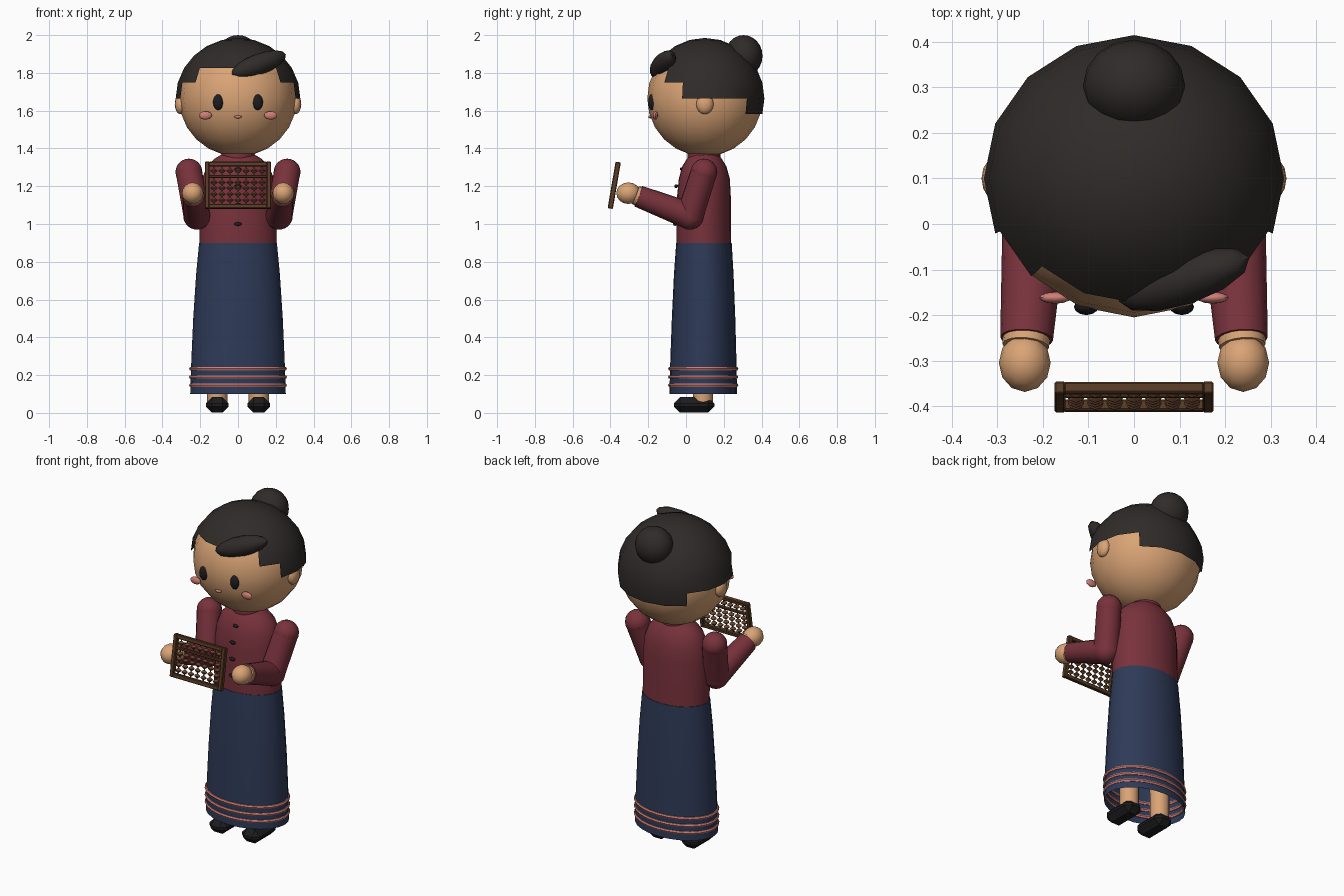
import bpy, bmesh, math
from mathutils import Vector, Matrix, Euler

if "Cube" in bpy.data.objects:
    bpy.data.objects.remove(bpy.data.objects["Cube"])


def material(name, rgb):
    m = bpy.data.materials.new(name)
    m.diffuse_color = (*rgb, 1)
    m.use_nodes = True
    m.node_tree.nodes["Principled BSDF"].inputs["Base Color"].default_value = m.diffuse_color
    return m


SKIN = material("skin", (.70, .37, .18))
HAIR = material("hair", (.028, .024, .022))
RED = material("blouse_red", (.19, .032, .045))
NAVY = material("skirt_navy", (.027, .042, .095))
PINK = material("pink", (.62, .21, .18))
BLACK = material("black", (.012, .012, .014))
WOOD = material("wood", (.10, .045, .018))
BEAD = material("bead_brown", (.15, .06, .028))


def finish(bm, name, mat, smooth=45):
    me = bpy.data.meshes.new(name)
    bmesh.ops.recalc_face_normals(bm, faces=bm.faces)
    bm.to_mesh(me)
    bm.free()
    me.materials.append(mat)
    ob = bpy.data.objects.new(name, me)
    bpy.context.collection.objects.link(ob)
    if smooth:
        bpy.ops.object.select_all(action='DESELECT')
        ob.select_set(True)
        bpy.context.view_layer.objects.active = ob
        bpy.ops.object.shade_smooth_by_angle(angle=math.radians(smooth))
    return ob


def ellipsoid(name, loc, radii, mat, seg=16, rings=12, rot=None, keep=None):
    bm = bmesh.new()
    bmesh.ops.create_uvsphere(bm, u_segments=seg, v_segments=rings, radius=1)
    if keep:
        bmesh.ops.delete(bm, geom=[f for f in bm.faces if not keep(f.calc_center_median())],
                         context='FACES')
    r = rot.to_matrix().to_4x4() if rot else Matrix()
    bm.transform(Matrix.Translation(loc) @ r @ Matrix.Diagonal((*radii, 1)))
    return finish(bm, name, mat)


def lathe(name, profile, mat, seg=24, smooth=45):
    """profile rows: x radius, y radius, centre y, z"""
    bm = bmesh.new()
    rows = [[bm.verts.new((rx * math.cos(a), cy + ry * math.sin(a), z))
             for a in (math.tau * i / seg for i in range(seg))]
            for rx, ry, cy, z in profile]
    for a, b in zip(rows, rows[1:]):
        for i in range(seg):
            j = (i + 1) % seg
            bm.faces.new((a[i], a[j], b[j], b[i]))
    return finish(bm, name, mat, smooth)


def rod(name, p, q, r1, r2, mat, seg=12):
    p, q = Vector(p), Vector(q)
    bm = bmesh.new()
    bmesh.ops.create_cone(bm, cap_ends=True, segments=seg, radius1=r1, radius2=r2,
                          depth=(q - p).length)
    bm.transform(Matrix.Translation((p + q) / 2)
                 @ (q - p).to_track_quat('Z', 'Y').to_matrix().to_4x4())
    return finish(bm, name, mat)


def box(name, loc, size, mat, bevel, frame=Matrix()):
    bm = bmesh.new()
    bmesh.ops.create_cube(bm, size=1)
    bm.transform(Matrix.Diagonal((*size, 1)))
    bmesh.ops.bevel(bm, geom=bm.edges[:], offset=bevel, segments=1, affect='EDGES')
    bm.transform(frame @ Matrix.Translation(loc))
    return finish(bm, name, mat, 0)


# Head, and a hair cap with a stepped hairline
HEAD = (0, .1, 1.665)
ellipsoid("head", HEAD, (.312, .305, .307), SKIN)


def hair_region(c):
    turn = math.degrees(math.atan2(abs(c.x), -c.y))  # 0 at the face, 180 behind
    low = .5 if turn < 45 else .25 if turn < 67.5 else 0 if turn < 135 else -.26
    return c.z > low


ellipsoid("hair_cap", HEAD, (.33, .315, .32), HAIR, keep=hair_region)
ellipsoid("hair_bun", (0, .305, 1.89), (.112, .1, .11), HAIR)
lock_turn = Vector((.30, .10, .11)).to_track_quat('X', 'Z')
ellipsoid("forelock", (.11, -.122, 1.845), (.16, .055, .056), HAIR, 12, 8, lock_turn)

# Face
for s, side in ((-1, "right"), (1, "left")):
    ellipsoid(side + "_ear", (s * .305, .1, 1.635), (.03, .046, .054), SKIN, 12, 8)
    ellipsoid(side + "_eye", (s * .105, -.182, 1.645), (.027, .018, .042), BLACK, 12, 8)
    ellipsoid(side + "_cheek", (s * .173, -.162, 1.575), (.035, .013, .022), PINK, 12, 8)
ellipsoid("mouth", (0, -.19, 1.567), (.021, .009, .008), PINK, 12, 6)

# Blouse, collar and buttons
lathe("blouse", [(.203, .145, .095, .88), (.203, .144, .093, 1.0), (.2, .142, .095, 1.15),
                 (.19, .135, .097, 1.24), (.165, .117, .097, 1.305), (.125, .092, .097, 1.345),
                 (.075, .07, .097, 1.375)], RED)
lathe("collar", [(.07, .07, .095, 1.39), (.085, .085, .095, 1.385), (.09, .088, .095, 1.36),
                 (.085, .085, .095, 1.335)], RED)
rod("neck", (0, .095, 1.32), (0, .095, 1.42), .068, .068, SKIN, 16)
for y, z in ((-.022, 1.29), (-.052, 1.2), (-.055, 1.1), (-.058, 1.0)):
    ellipsoid("button", (0, y, z), (.02, .01, .01), BLACK, 8, 6)

# Skirt, open below, with three hem bands
lathe("skirt", [(.19, .135, .095, .902), (.206, .147, .095, .9), (.222, .158, .094, .73),
                (.237, .168, .093, .5), (.247, .175, .092, .28), (.253, .179, .091, .1)], NAVY)
for z in (.147, .19, .234):
    lathe("hem_band", [(.25 + .009 * math.cos(a), .177 + .009 * math.cos(a), .091,
                        z + .01 * math.sin(a)) for a in (math.tau * i / 6 for i in range(7))],
          PINK)

# Legs, shoes, arms and hands
for s, side in ((-1, "right"), (1, "left")):
    rod(side + "_leg", (s * .11, .09, .04), (s * .11, .09, .5), .053, .06, SKIN)
    box(side + "_shoe", (s * .11, .043, .042), (.12, .215, .082), BLACK, .033)
    shoulder, elbow, wrist = (s * .26, .095, 1.275), (s * .217, .02, 1.043), (s * .236, -.252, 1.147)
    rod(side + "_upper_sleeve", shoulder, elbow, .07, .072, RED, 16)
    rod(side + "_lower_sleeve", elbow, wrist, .072, .058, RED, 16)
    ellipsoid(side + "_shoulder", shoulder, (.071, .071, .071), RED)
    ellipsoid(side + "_elbow", elbow, (.073, .073, .073), RED)
    rod(side + "_wrist", (s * .235, -.235, 1.14), (s * .238, -.268, 1.153), .053, .051, SKIN, 16)
    ellipsoid(side + "_hand", (s * .24, -.305, 1.163), (.057, .064, .057), SKIN, 12, 8)

# Abacus, leaning back: frame, divider, rods and double-cone beads
TILT = Matrix.Translation((0, -.38, 1.205)) @ Euler((-.17, 0, 0)).to_matrix().to_4x4()
for s in (-1, 1):
    box("abacus_side", (s * .163, 0, 0), (.024, .028, .25), WOOD, .004, TILT)
    box("abacus_rail", (0, 0, s * .113), (.31, .025, .024), WOOD, .004, TILT)
box("abacus_divider", (0, 0, .047), (.31, .02, .014), WOOD, .003, TILT)
for i in range(7):
    x = (i - 3) * .0425
    rod("abacus_rod", TILT @ Vector((x, 0, -.11)), TILT @ Vector((x, 0, .11)), .003, .003, WOOD, 6)
    for z in (.078, .015, -.015, -.048, -.08):
        bead = lathe("abacus_bead", [(.004, .004, 0, -.013), (.018, .015, 0, -.002),
                                     (.018, .015, 0, .002), (.004, .004, 0, .013)], BEAD, 8, 0)
        bead.data.transform(TILT @ Matrix.Translation((x, 0, z)))
